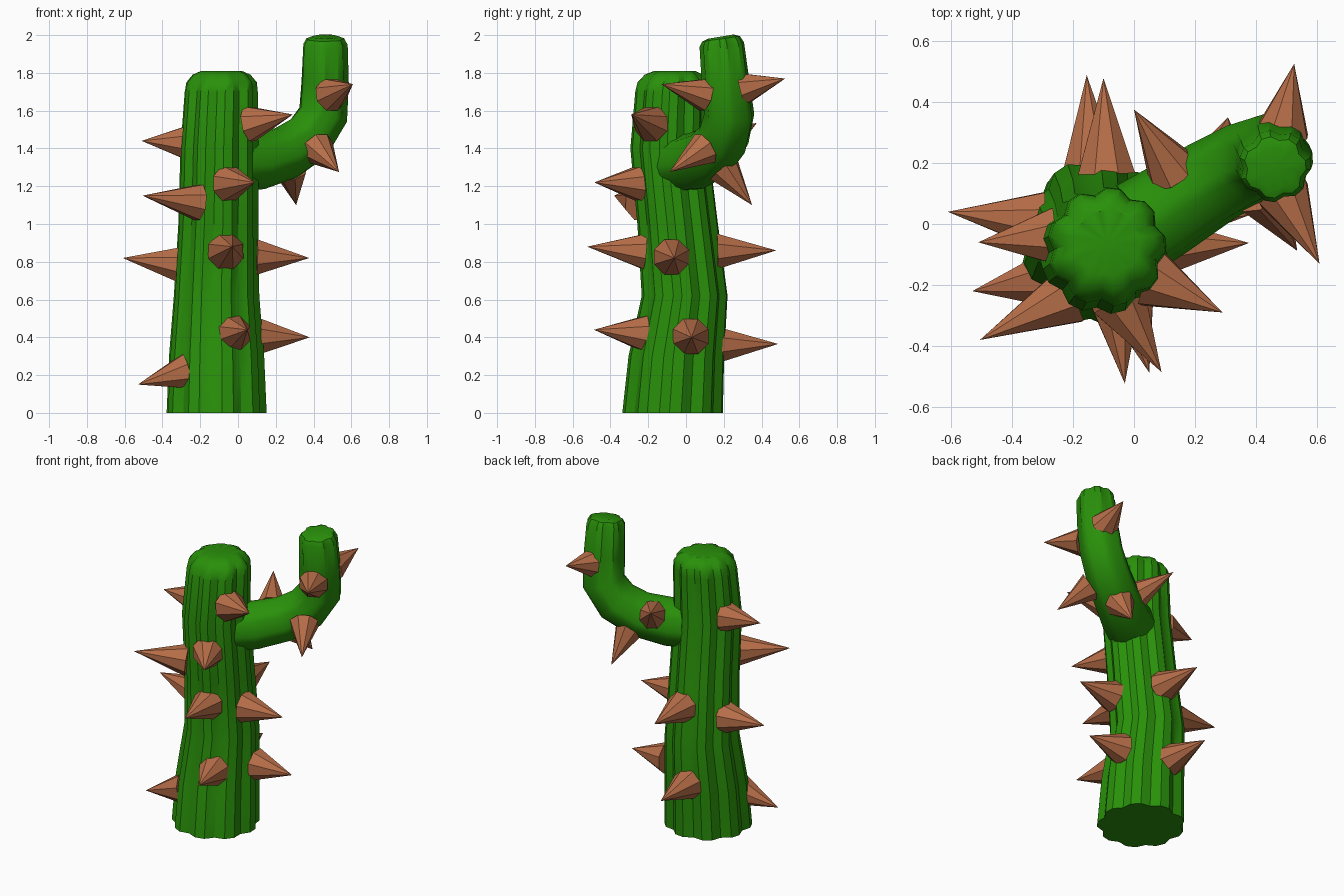
import bpy, bmesh, math
from mathutils import Vector

if "Cube" in bpy.data.objects:
    bpy.data.objects.remove(bpy.data.objects["Cube"])


def material(name, rgb):
    m = bpy.data.materials.new(name)
    m.diffuse_color = (*rgb, 1)
    m.use_nodes = True
    m.node_tree.nodes["Principled BSDF"].inputs["Base Color"].default_value = m.diffuse_color
    return m


GREEN = material("cactus_green", (0.022, 0.28, 0.003))
BROWN = material("spike_brown", (0.47, 0.155, 0.065))


def finish(bm, name, mat, angle=None):
    bmesh.ops.recalc_face_normals(bm, faces=bm.faces)
    mesh = bpy.data.meshes.new(name)
    bm.to_mesh(mesh)
    bm.free()
    mesh.materials.append(mat)
    ob = bpy.data.objects.new(name, mesh)
    bpy.context.collection.objects.link(ob)
    if angle:
        bpy.ops.object.select_all(action='DESELECT')
        ob.select_set(True)
        bpy.context.view_layer.objects.active = ob
        bpy.ops.object.shade_smooth_by_angle(angle=math.radians(angle))


def ribbed_tube(name, sections, ribs, top, level=False):
    """Loft of scalloped rings; each section is (x, y, z, radius, rib depth)."""
    bm = bmesh.new()
    pts = [Vector(s[:3]) for s in sections]
    n = ribs * 3
    side = Vector((0, -1, 0))
    rings = []
    for i, (p, s) in enumerate(zip(pts, sections)):
        t = pts[min(i + 1, len(pts) - 1)] - pts[max(i - 1, 0)]
        t = Vector((0, 0, 1)) if level else t.normalized()
        side = (side - t * side.dot(t)).normalized()
        up = t.cross(side)
        ring = []
        for k in range(n):
            a = 2 * math.pi * (k + 0.5) / n
            r = s[3] * (1 - s[4] * (k % 3 == 2))   # two crest points, one groove
            ring.append(bm.verts.new(p + (side * math.cos(a) + up * math.sin(a)) * r))
        rings.append(ring)
    for a, b in zip(rings, rings[1:]):
        for k in range(n):
            j = (k + 1) % n
            bm.faces.new((a[k], a[j], b[j], b[k]))
    # slightly sunken top and flat bottom
    c = bm.verts.new(top)
    for k in range(n):
        bm.faces.new((rings[-1][k], rings[-1][(k + 1) % n], c))
    bm.faces.new(rings[0][::-1])
    finish(bm, name, GREEN, 35)


def spike(name, base, tip, radius):
    bm = bmesh.new()
    base, tip = Vector(base), Vector(tip)
    q = (tip - base).to_track_quat('Z', 'Y')
    ring = []
    for k in range(8):
        a = 2 * math.pi * (k + 0.5) / 8
        ring.append(bm.verts.new(base + q @ Vector((radius * math.cos(a), radius * math.sin(a), 0))))
    c = bm.verts.new(tip)
    for k in range(8):
        bm.faces.new((ring[k], ring[(k + 1) % 8], c))
    bm.faces.new(ring[::-1])
    finish(bm, name, BROWN)


# Trunk
ribbed_tube("trunk", [
    (-0.115, -0.072, 0.00, 0.267, 0.10),
    (-0.115, -0.052, 0.30, 0.254, 0.10),
    (-0.115, -0.008, 0.62, 0.228, 0.10),
    (-0.105, -0.045, 1.00, 0.214, 0.10),
    (-0.100, -0.088, 1.40, 0.208, 0.10),
    (-0.090, -0.075, 1.70, 0.195, 0.11),
    (-0.088, -0.070, 1.75, 0.188, 0.12),
    (-0.088, -0.065, 1.79, 0.155, 0.12),
    (-0.088, -0.060, 1.81, 0.110, 0.06)],
    9, (-0.088, -0.06, 1.80), level=True)

# Side arm bending upward
ribbed_tube("arm", [
    (-0.04, -0.045, 1.32, 0.158, 0.05),
    (0.10, 0.04, 1.33, 0.152, 0.05),
    (0.25, 0.135, 1.375, 0.143, 0.06),
    (0.37, 0.20, 1.455, 0.138, 0.07),
    (0.45, 0.23, 1.58, 0.133, 0.08),
    (0.46, 0.21, 1.75, 0.127, 0.10),
    (0.462, 0.19, 1.95, 0.119, 0.12),
    (0.462, 0.186, 1.98, 0.102, 0.12),
    (0.462, 0.184, 1.992, 0.070, 0.08)],
    7, (0.462, 0.184, 1.985))

# Spikes: base centre, tip
trunk_spikes = [
    ((-0.26, -0.04, 1.43), (-0.51, -0.06, 1.44)),
    ((-0.21, -0.235, 1.115), (-0.505, -0.38, 1.15)),
    ((-0.305, 0.01, 0.785), (-0.61, 0.04, 0.82)),
    ((-0.27, -0.18, 0.22), (-0.53, -0.22, 0.15)),
    ((-0.05, -0.245, 1.215), (0.09, -0.485, 1.22)),
    ((-0.065, -0.22, 0.855), (-0.03, -0.523, 0.88)),
    ((-0.025, -0.22, 0.42), (0.05, -0.487, 0.44)),
    ((0.10, -0.075, 0.825), (0.377, -0.062, 0.82)),
    ((0.12, 0.025, 0.405), (0.38, 0.03, 0.40)),
    ((0.06, -0.18, 1.53), (0.29, -0.29, 1.58)),
    ((-0.14, 0.175, 0.36), (-0.155, 0.488, 0.365)),
    ((-0.09, 0.165, 0.855), (-0.10, 0.478, 0.86)),
]
arm_spikes = [
    ((0.49, 0.10, 1.685), (0.608, -0.13, 1.74)),
    ((0.485, 0.30, 1.715), (0.525, 0.525, 1.77)),
    ((0.42, 0.10, 1.40), (0.535, -0.088, 1.275)),
    ((0.28, 0.20, 1.29), (0.308, 0.35, 1.10)),
    ((0.13, 0.17, 1.41), (0.0, 0.375, 1.535)),
]
for i, (b, t) in enumerate(trunk_spikes):
    spike(f"trunk_spike_{i + 1}", b, t, 0.101)
for i, (b, t) in enumerate(arm_spikes):
    spike(f"arm_spike_{i + 1}", b, t, 0.092)
